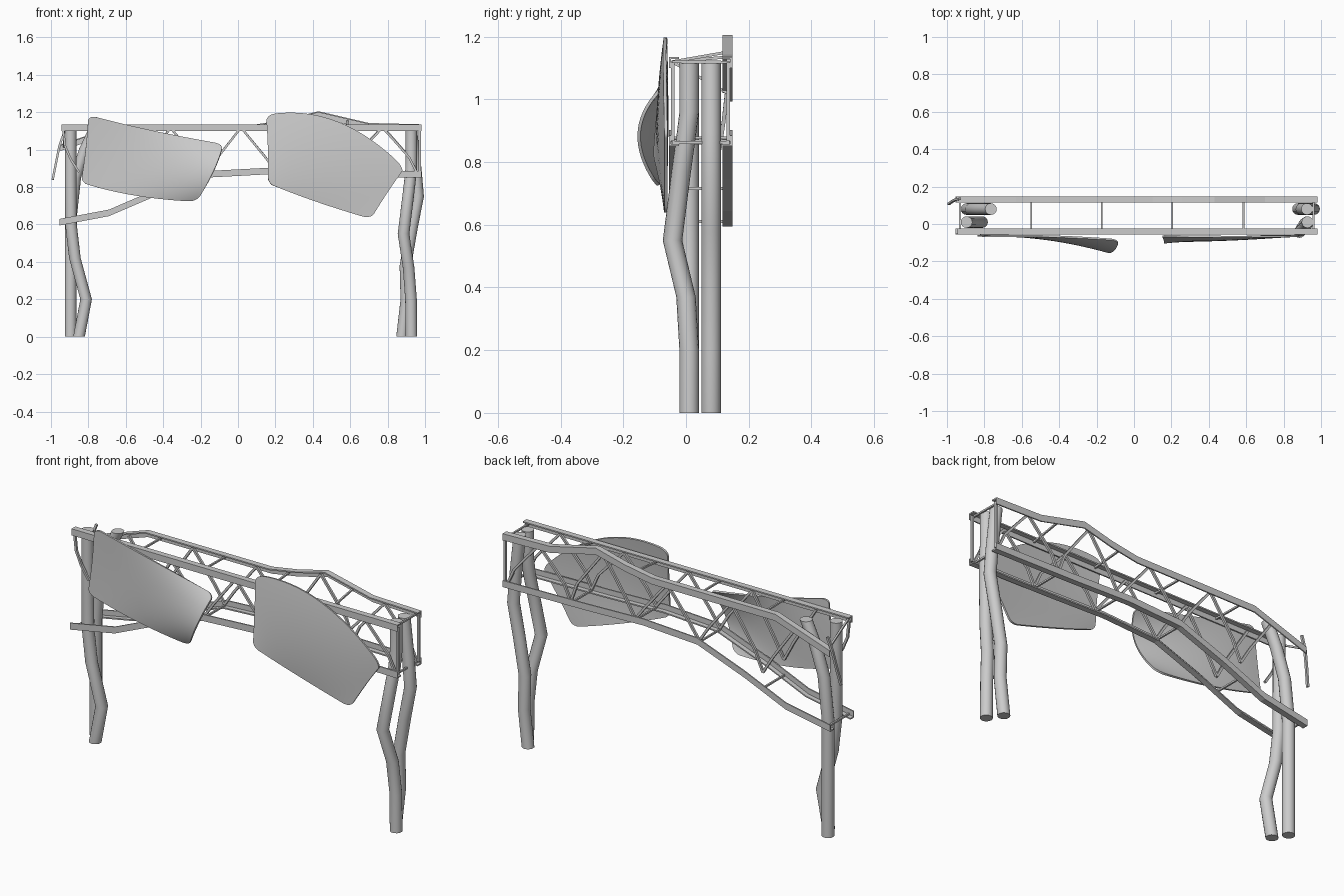
import bpy, bmesh, math, random
from mathutils import Vector

if "Cube" in bpy.data.objects:
    bpy.data.objects.remove(bpy.data.objects["Cube"])

random.seed(4)


def make(name, bm, smooth=False):
    bmesh.ops.recalc_face_normals(bm, faces=bm.faces)
    me = bpy.data.meshes.new(name)
    bm.to_mesh(me)
    bm.free()
    ob = bpy.data.objects.new(name, me)
    bpy.context.collection.objects.link(ob)
    if smooth:
        bpy.ops.object.select_all(action='DESELECT')
        ob.select_set(True)
        bpy.context.view_layer.objects.active = ob
        bpy.ops.object.shade_smooth_by_angle(angle=math.radians(40))
    return ob


def sweep(bm, rings):
    """Skin a list of closed rings and cap both ends."""
    vs = [[bm.verts.new(p) for p in r] for r in rings]
    n = len(vs[0])
    for a, b in zip(vs, vs[1:]):
        for i in range(n):
            bm.faces.new((a[i], a[(i + 1) % n], b[(i + 1) % n], b[i]))
    bm.faces.new(vs[0])
    bm.faces.new(vs[-1])


def bar(bm, pts, w=0.012):
    """Square bar following a bent path in the plane of the truss."""
    pts = [Vector(p) for p in pts]
    rings = []
    for i, p in enumerate(pts):
        t = (pts[min(i + 1, len(pts) - 1)] - pts[max(i - 1, 0)]).normalized()
        s = t.cross(Vector((0, 1, 0)))
        if s.length < 0.5:
            s = Vector((1, 0, 0))
        s.normalize()
        q = t.cross(s)
        rings.append([p + (s * a + q * b) * w / 2
                      for a, b in ((1, 1), (-1, 1), (-1, -1), (1, -1))])
    sweep(bm, rings)


def height(path, x):
    for (x0, z0), (x1, z1) in zip(path, path[1:]):
        if x <= x1:
            return z0 + (z1 - z0) * (x - x0) / (x1 - x0)
    return path[-1][1]


# Posts: horizontal round sections along bent centre lines
posts = {
    "front_left_post": [(-.85, .01, 0), (-.812, .01, .2), (-.872, .01, .42), (-.893, .01, .6),
                        (-.895, .01, .85), (-.895, .01, 1.12)],
    "back_left_post": [(-.895, .08, 0), (-.895, .08, .62), (-.87, .08, .85), (-.82, .08, 1.0),
                       (-.765, .08, 1.12)],
    "front_right_post": [(.927, .01, 0), (.925, .01, .2), (.912, 0, .37), (.885, -.043, .55),
                         (.912, -.015, .77), (.925, 0, .88), (.927, .01, .96), (.927, .01, 1.12)],
    "back_right_post": [(.877, .08, 0), (.9, .08, .2), (.895, .08, .38), (.93, .08, .58),
                        (.963, .08, .75), (.95, .08, .9), (.925, .08, 1.12)],
}
for name, path in posts.items():
    bm = bmesh.new()
    sweep(bm, [[(x + .031 * math.cos(k * math.pi / 8), y + .031 * math.sin(k * math.pi / 8), z)
                for k in range(16)] for x, y, z in path])
    make(name, bm, True)

# Chords: angle-iron section, (x, z) paths of the centre
front_top = [(-.945, 1.118), (.98, 1.118)]
back_top = [(-.95, 1.01), (-.63, 1.118), (.1, 1.118), (.26, 1.145), (.43, 1.188),
            (.7, 1.125), (.98, 1.118)]
bottom = [(-.955, .612), (-.69, .662), (-.45, .765), (-.17, .868), (.15, .885),
          (.5, .875), (.98, .868)]
FRONT, BACK = -.055, .148


def chord(name, path, y, inward, up):
    h, w, t = .0175, .032, .007
    sec = [(0, h), (w, h), (w, h - t), (t, h - t), (t, -h), (0, -h)]
    bm = bmesh.new()
    sweep(bm, [[(x, y + inward * a, z + up * b) for a, b in sec] for x, z in path])
    make(name, bm)


chord("front_top_chord", front_top, FRONT, 1, 1)
chord("back_top_chord", back_top, BACK, -1, 1)
chord("front_bottom_chord", bottom, FRONT, 1, -1)
chord("back_bottom_chord", bottom, BACK, -1, -1)

# Zigzag braces with bent middles
nodes = [-.93, -.55, -.173, .205, .585, .96]
for name, y, top in (("front_braces", FRONT + .013, front_top), ("back_braces", BACK - .013, back_top)):
    bm = bmesh.new()
    for a, b in zip(nodes, nodes[1:]):
        m = (a + b) / 2
        for foot in (a, b):
            if foot < -.9:
                continue
            p = Vector((m, y, height(top, m)))
            q = Vector((foot, y, max(height(bottom, foot), .8)))
            k = random.uniform(.0, .03) * (1 if foot > m else -1)
            bar(bm, [p, p.lerp(q, .3) + Vector((k * .5, 0, 0)), p.lerp(q, .65) + Vector((k, 0, 0)), q])
    bar(bm, [(.972, y, .868), (.972, y, 1.118)])
    if y < 0:
        bar(bm, [(-.935, y, 1.11), (-.925, y, 1.02), (-.895, y, .95), (-.85, y, .88)])
    else:
        bar(bm, [(-.93, y, 1.09), (-.955, y - .005, 1.02), (-.973, y - .015, .93), (-.991, y - .028, .84)])
    make(name, bm)

# Cross ties between front and back trusses
bm = bmesh.new()
for x in nodes:
    bar(bm, [(x, FRONT + .01, 1.12), (x, BACK - .01, height(back_top, x))], .009)
    z = height(bottom, x)
    bar(bm, [(x, FRONT + .01, z - .006), (x, BACK - .01, z - .006)], .009)
make("cross_ties", bm)


# Sign panels: quadratic patches with rounded corners
def panel(name, ctrl, r=.16, nu=28, nv=28):
    def quad(a, b, c, s):
        return a * (s * (s - 1) / 2) + b * (1 - s * s) + c * (s * (s + 1) / 2)
    rows = [[Vector(p) for p in row] for row in ctrl]
    bm = bmesh.new()
    grid = []
    for j in range(nv + 1):
        v = -math.cos(math.pi * j / nv)
        over = max(0, (abs(v) - (1 - r)) / r)
        lim = 1 - r * .8 * (1 - math.sqrt(max(0, 1 - over * over)))
        line = []
        for i in range(nu + 1):
            u = lim * (2 * i / nu - 1)
            line.append(bm.verts.new(quad(*[quad(*row, u) for row in rows], v)))
        grid.append(line)
    for a, b in zip(grid, grid[1:]):
        for i in range(nu):
            bm.faces.new((a[i], a[i + 1], b[i + 1], b[i]))
    ob = make(name, bm, True)
    mod = ob.modifiers.new("thickness", 'SOLIDIFY')
    mod.thickness = .01
    mod.offset = 0
    bpy.ops.object.modifier_apply(modifier=mod.name)
    bpy.ops.object.shade_smooth_by_angle(angle=math.radians(40))


panel("left_sign_panel", [
    [(-.8, -.066, 1.185), (-.45, -.066, 1.1), (-.08, -.085, 1.027)],
    [(-.815, -.063, 1.0), (-.48, -.078, .93), (-.13, -.15, .885)],
    [(-.84, -.063, .825), (-.55, -.068, .755), (-.22, -.09, .725)]])
panel("right_sign_panel", [
    [(.15, -.063, 1.185), (.53, -.068, 1.15), (.89, -.064, .9)],
    [(.16, -.085, 1.0), (.48, -.085, .93), (.805, -.064, .78)],
    [(.16, -.1, .82), (.41, -.078, .725), (.71, -.064, .63)]])
